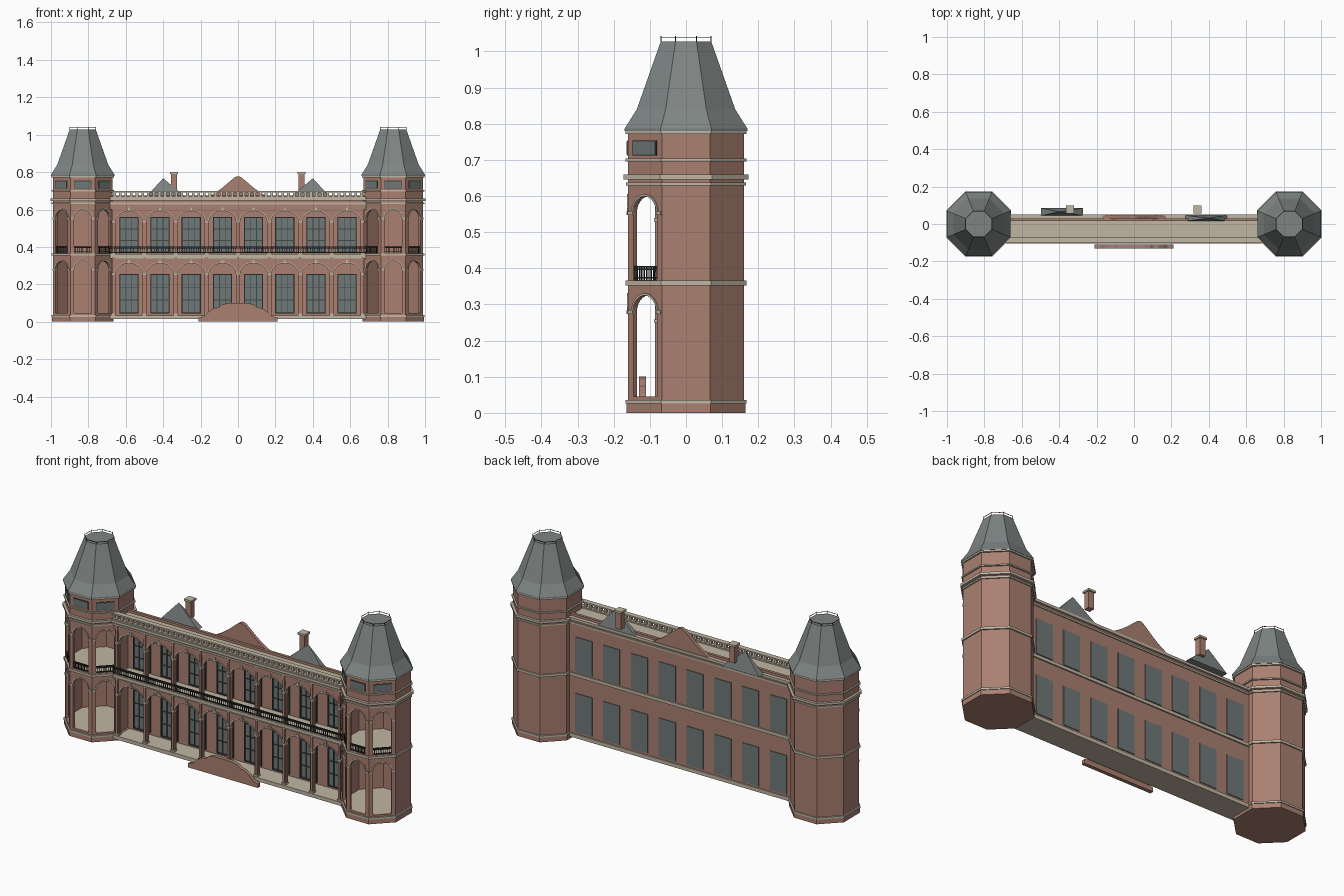
import bpy, bmesh, math
from mathutils import Matrix, Vector

cube = bpy.data.objects.get("Cube")
if cube:
    bpy.data.objects.remove(cube, do_unlink=True)


def material(name, rgb):
    m = bpy.data.materials.new(name)
    m.use_nodes = True
    m.diffuse_color = (*rgb, 1)
    m.node_tree.nodes["Principled BSDF"].inputs["Base Color"].default_value = (*rgb, 1)
    return m


BRICK = material("brick", (0.40, 0.215, 0.165))
STONE = material("stone", (0.53, 0.47, 0.37))
SLATE = material("slate", (0.21, 0.235, 0.23))
GLASS = material("glass", (0.16, 0.19, 0.19))
FRAME = material("window_frame", (0.05, 0.065, 0.06))
IRON = material("iron", (0.02, 0.025, 0.025))


def finish(name, bm, mat, matrix=None):
    bmesh.ops.recalc_face_normals(bm, faces=bm.faces)
    me = bpy.data.meshes.new(name)
    bm.to_mesh(me)
    bm.free()
    me.materials.append(mat)
    ob = bpy.data.objects.new(name, me)
    ob.matrix_world = matrix or Matrix()
    bpy.context.collection.objects.link(ob)
    return ob


def boxes(name, items, mat, matrix=None):
    """One object from boxes given as (x0, x1, y0, y1, z0, z1)."""
    bm = bmesh.new()
    for x0, x1, y0, y1, z0, z1 in items:
        m = Matrix.Translation(((x0 + x1) / 2, (y0 + y1) / 2, (z0 + z1) / 2))
        bmesh.ops.create_cube(bm, size=1, matrix=m @ Matrix.Diagonal((x1 - x0, y1 - y0, z1 - z0, 1)))
    return finish(name, bm, mat, matrix)


def octagon(name, rings, mat, cx):
    """Eight-sided stack of (apothem, z) rings, capped."""
    bm = bmesh.new()
    loops = []
    for a, z in rings:
        r = a / math.cos(math.pi / 8)
        loops.append([bm.verts.new((cx + r * math.cos((k + .5) * math.pi / 4),
                                    r * math.sin((k + .5) * math.pi / 4), z)) for k in range(8)])
    for lo, hi in zip(loops, loops[1:]):
        for k in range(8):
            bm.faces.new((lo[k], lo[k - 1], hi[k - 1], hi[k]))
    bm.faces.new(loops[0])
    bm.faces.new(loops[-1])
    return finish(name, bm, mat)


def thicken(bm, depth):
    ret = bmesh.ops.extrude_face_region(bm, geom=bm.faces[:])
    bmesh.ops.translate(bm, verts=[v for v in ret["geom"] if isinstance(v, bmesh.types.BMVert)],
                        vec=(0, depth, 0))


def extruded(name, outline, y0, y1, mat):
    bm = bmesh.new()
    bm.faces.new([bm.verts.new((x, y0, z)) for x, z in outline])
    thicken(bm, y1 - y0)
    return finish(name, bm, mat)


def arc(half, spring, rise, grow=0, n=12):
    return [(-(half + grow) * math.cos(math.pi * i / n),
             spring + (rise + grow) * math.sin(math.pi * i / n)) for i in range(n + 1)]


def strip(name, low, high, depth, mat, matrix, extra=()):
    """Thick band between two matching polylines, plus extra quads."""
    bm = bmesh.new()
    quads = [(low[i], low[i + 1], high[i + 1], high[i]) for i in range(len(low) - 1)]
    for q in quads + list(extra):
        bm.faces.new([bm.verts.new((x, 0, z)) for x, z in q])
    bmesh.ops.remove_doubles(bm, verts=bm.verts, dist=1e-5)
    thicken(bm, depth)
    return finish(name, bm, mat, matrix)


def arch_panel(name, w, z0, z1, half, sill, spring, rise, depth, matrix):
    """Brick bay with an arched opening and a stone hood."""
    a = arc(half, spring, rise)
    top = [(x, z1) for x, z in a]
    extra = []
    for s in (-1, 1):
        extra.append(((s * w / 2, spring), (s * half, spring), (s * half, z1), (s * w / 2, z1)))
        extra.append(((s * w / 2, sill), (s * half, sill), (s * half, spring), (s * w / 2, spring)))
    if sill > z0:
        extra.append(((-w / 2, z0), (w / 2, z0), (w / 2, sill), (-w / 2, sill)))
    strip(name, a, top, depth, BRICK, matrix, extra)
    strip(name + "_hood", a, arc(half, spring, rise, 0.006), 0.004, STONE,
          matrix @ Matrix.Translation((0, -0.003, 0)))


def railing(name, w, z, matrix, count):
    items = [(-w / 2, w / 2, -.003, .003, z + h, z + h + .004) for h in (.004, .027, .034)]
    for i in range(count + 1):
        x = -w / 2 + w * i / count
        items.append((x - .0012, x + .0012, -.0015, .0015, z, z + .034))
    boxes(name, items, IRON, matrix)


# Corner towers
A = 0.16
W = 2 * A * math.tan(math.pi / 8)
STOREYS = (("lower", .03, .355, .046, .279), ("upper", .36, .64, .367, .553))
for side, cx in (("left", .83), ("right", -.83)):
    tag = side + "_tower_"
    octagon(tag + "plinth", [(.164, 0), (.164, .027)], BRICK, cx)
    octagon(tag + "floor", [(.15, .034), (.15, .046)], STONE, cx)
    for i, (a, z0, z1) in enumerate(((.168, .026, .036), (.167, .353, .366), (.166, .629, .637),
                                     (.173, .646, .659), (.168, .696, .703), (.168, .772, .782))):
        octagon(f"{tag}band_{i}", [(a, z0), (a, z1)], STONE, cx)
    octagon(tag + "attic", [(A, .63), (A, .775)], BRICK, cx)
    octagon(tag + "roof", [(.17, .78), (.17, .786), (.136, .84), (.07, 1.027)], SLATE, cx)
    for k in range(8):
        t = k * math.pi / 4
        turn = Matrix.Rotation(t + math.pi / 2, 4, "Z")
        out = Vector((math.cos(t), math.sin(t), 0))
        m = Matrix.Translation(Vector((cx, 0, 0)) + out * A) @ turn
        # roof cresting
        crest = Matrix.Translation(Vector((cx, 0, 0)) + out * .069) @ turn
        boxes(f"{tag}cresting_{k}", [(-.0285, .0285, -.001, .001, 1.037, 1.039),
                                     (-.0295, -.0275, -.001, .001, 1.025, 1.042)], IRON, crest)
        if k not in (5, 6, 7):
            boxes(f"{tag}wall_{k}", [(-W / 2, W / 2, 0, .014, .03, .64)], BRICK, m)
            continue
        # open front bays
        for storey, z0, z1, sill, spring in STOREYS:
            arch_panel(f"{tag}{storey}_bay_{k}", W, z0, z1, .046, sill, spring, .046, .014, m)
            boxes(f"{tag}{storey}_imposts_{k}",
                  [(s * .055 - .009, s * .055 + .009, -.004, .015, spring - .006, spring + .004)
                   for s in (-1, 1)], STONE, m)
        railing(f"{tag}railing_{k}", .092, .368, m @ Matrix.Translation((0, .006, 0)), 10)
        boxes(f"{tag}attic_frame_{k}", [(-.046, .046, -.003, .002, .712, .754)], FRAME, m)
        boxes(f"{tag}attic_window_{k}", [(-.043, .043, -.005, .002, .715, .751)], GLASS, m)

# Main wall, floors and cornices between the towers
L = .685
boxes("main_wall", [(-L, L, .015, .04, .02, .66)], BRICK)
boxes("parapet_wall", [(-L, L, .015, .03, .655, .675)], BRICK)
boxes("porch_floor", [(-L, L, -.092, .047, .014, .034)], STONE)
boxes("balcony_floor", [(-L, L, -.092, .047, .346, .363)], STONE)
boxes("balcony_moulding", [(-L, L, -.086, -.06, .338, .347)], STONE)
boxes("roof_slab", [(-L, L, -.105, .05, .648, .662), (-L, L, -.09, .045, .628, .637)], STONE)
boxes("frieze", [(-L, L, -.082, -.062, .60, .65)], BRICK)

# Arcade and windows
BAY = .1667
panes, bars = [], []
for i in range(8):
    x = (i - 3.5) * BAY
    m = Matrix.Translation((x, -.08, 0))
    arch_panel(f"lower_arcade_{i}", BAY, .034, .346, .072, .034, .255, .058, .015, m)
    arch_panel(f"upper_arcade_{i}", BAY, .36, .63, .072, .36, .535, .057, .015, m)
    boxes(f"keystones_{i}", [(-.005, .005, -.006, .01, z, z + .022) for z in (.308, .588)], STONE, m)
    for z0, z1 in ((.045, .255), (.37, .56)):
        panes.append((x - .05, x + .05, .011, .044, z0, z1))
        for j in range(4):
            h = .003 if j in (0, 3) else .0018
            u, v = x - .048 + .032 * j, z0 + .003 + (z1 - z0 - .006) * j / 3
            bars.append((u - h, u + h, .006, .012, z0, z1))
            bars.append((x - .05, x + .05, .006, .012, v - h, v + h))
boxes("window_panes", panes, GLASS)
boxes("window_bars", bars, FRAME)
trims, pilasters = [], []
for i in range(-4, 5):
    x = i * BAY
    pilasters += [(x - .006, x + .006, -.086, -.078, z0, z1) for z0, z1 in ((.034, .346), (.36, .63))]
    trims += [(x - .012, x + .012, -.088, -.062, z, z + .009) for z in (.034, .25, .363, .53)]
boxes("arcade_pilasters", pilasters, BRICK)
boxes("arcade_capitals", trims, STONE)
railing("balcony_railing", 2 * L, .364, Matrix.Translation((0, -.087, 0)), 110)

# Roof balustrade
rail = [(-L, L, -.1, -.072, .662, .669), (-L, L, -.1, -.072, .69, .698)]
rail += [(-.66 + .03 * i - .007, -.66 + .03 * i + .007, -.094, -.078, .668, .691) for i in range(45)]
boxes("balustrade", rail, STONE)

# Curved central gable
half = [(.18, .655), (.12, .69), (.085, .715), (.05, .745), (.02, .77), (.006, .777)]
extruded("central_gable", half + [(-x, z) for x, z in reversed(half)], .028, .046, BRICK)

# Entrance screen
half = [(.21, 0), (.21, .022), (.18, .03), (.155, .055), (.13, .072), (.105, .076), (.085, .092), (.05, .1)]
extruded("entrance_screen", half + [(-x, z) for x, z in reversed(half)], -.13, -.11, BRICK)

# Dormer roofs and chimneys
for side, x, y0, y1, cx in (("left", .385, .015, .047, .34), ("right", -.385, .045, .085, -.342)):
    bm = bmesh.new()
    base = [bm.verts.new((x + u, y, .66)) for u, y in ((-.113, y0), (.113, y0), (.113, y1), (-.113, y1))]
    tip = bm.verts.new((x * 1.04, (y0 + y1) / 2, .767))
    bm.faces.new(base)
    for k in range(4):
        bm.faces.new((base[k - 1], base[k], tip))
    finish(side + "_dormer_roof", bm, SLATE)
    boxes(side + "_chimney", [(cx - .016, cx + .016, .062, .094, .70, .79)], BRICK)
    boxes(side + "_chimney_cap", [(cx - .022, cx + .022, .056, .1, .789, .8)], STONE)
